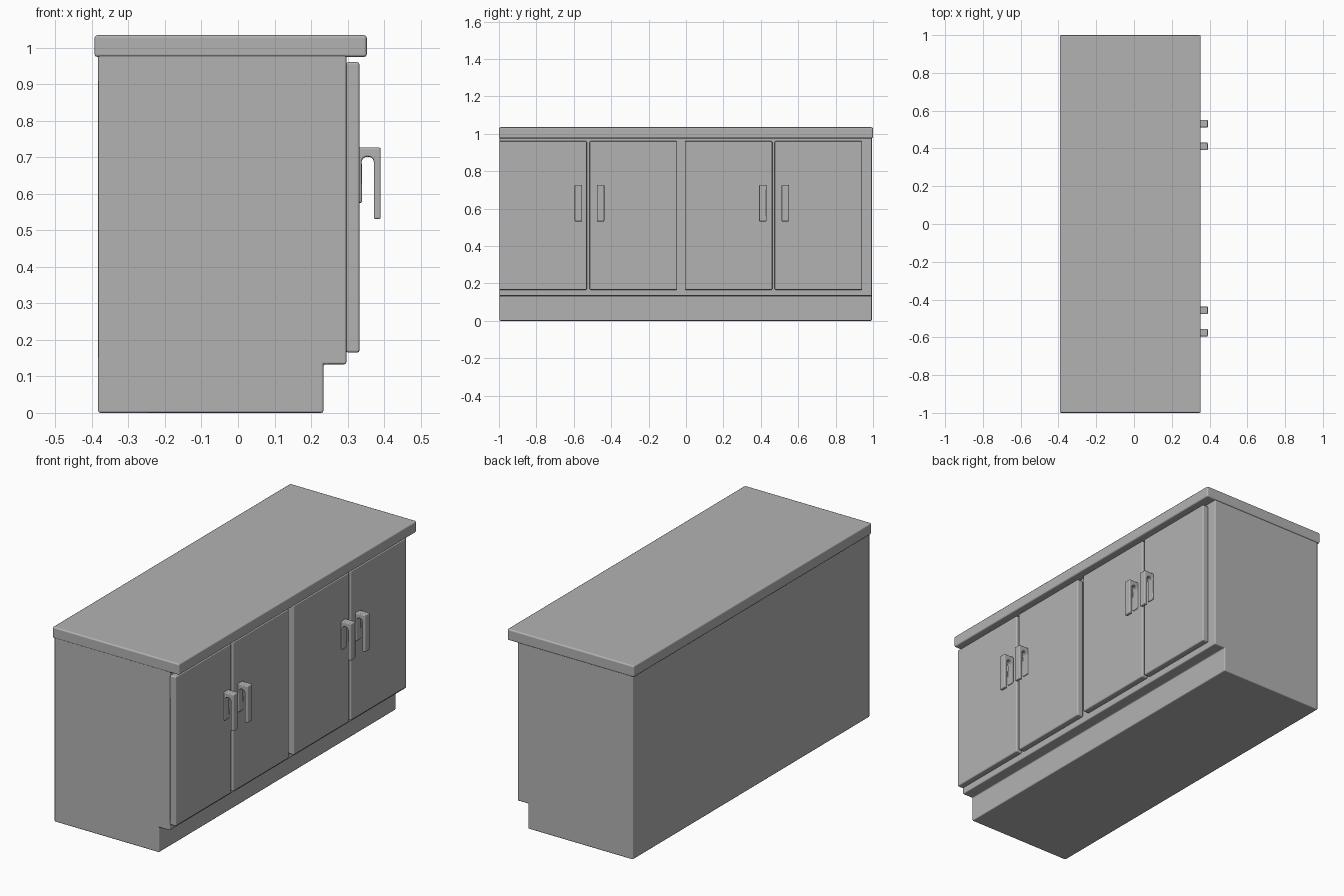
import bpy
import bmesh
import math

if "Cube" in bpy.data.objects:
    bpy.data.objects.remove(bpy.data.objects["Cube"], do_unlink=True)

# Single flat grey
grey = bpy.data.materials.new("light_grey")
grey.use_nodes = True
colour = (0.45, 0.45, 0.45, 1)
grey.diffuse_color = colour
grey.node_tree.nodes["Principled BSDF"].inputs["Base Color"].default_value = colour


def extrude_profile(name, profile, y0, y1, bevel):
    """Extrude an (x, z) outline along y and round its edges."""
    bm = bmesh.new()
    face = bm.faces.new([bm.verts.new((x, y0, z)) for x, z in profile])
    moved = bmesh.ops.extrude_face_region(bm, geom=[face])["geom"]
    bmesh.ops.translate(bm, vec=(0, y1 - y0, 0),
                        verts=[v for v in moved if isinstance(v, bmesh.types.BMVert)])
    bmesh.ops.recalc_face_normals(bm, faces=bm.faces)
    mesh = bpy.data.meshes.new(name)
    bm.to_mesh(mesh)
    bm.free()
    mesh.materials.append(grey)
    obj = bpy.data.objects.new(name, mesh)
    bpy.context.collection.objects.link(obj)
    mod = obj.modifiers.new("rounded_edges", 'BEVEL')
    mod.width = bevel
    mod.segments = 2
    mod.limit_method = 'ANGLE'
    mod.angle_limit = math.radians(40)
    mod.harden_normals = True
    mesh.shade_smooth()
    return obj


def box_profile(x0, x1, z0, z1):
    return [(x0, z0), (x1, z0), (x1, z1), (x0, z1)]


# Carcass with a recessed toe kick
carcass = [(-0.383, 0), (0.234, 0), (0.234, 0.133), (0.297, 0.133),
           (0.297, 0.985), (-0.383, 0.985)]
extrude_profile("cabinet_body", carcass, -0.998, 0.994, 0.006)

# Worktop overhanging front and back
extrude_profile("worktop", box_profile(-0.393, 0.353, 0.975, 1.035), -1, 1, 0.008)

# Four doors
for i, y in enumerate((-0.998, -0.515, -0.006, 0.474)):
    extrude_profile(f"door_{i + 1}", box_profile(0.296, 0.333, 0.165, 0.961),
                    y, y + 0.468, 0.007)

# Hooked handles: short plate on the door, arched top, long outer grip
arch = [(0.3555 + 0.0165 * math.cos(a), 0.688 + 0.014 * math.sin(a))
        for a in (math.pi * k / 6 for k in range(7))]
hook = [(0.330, 0.575), (0.340, 0.575)] + arch[::-1] + \
       [(0.372, 0.531), (0.391, 0.531), (0.391, 0.727), (0.330, 0.727)]
for i, y in enumerate((-0.575, -0.457, 0.411, 0.531)):
    extrude_profile(f"handle_{i + 1}", hook, y - 0.02, y + 0.02, 0.005)
